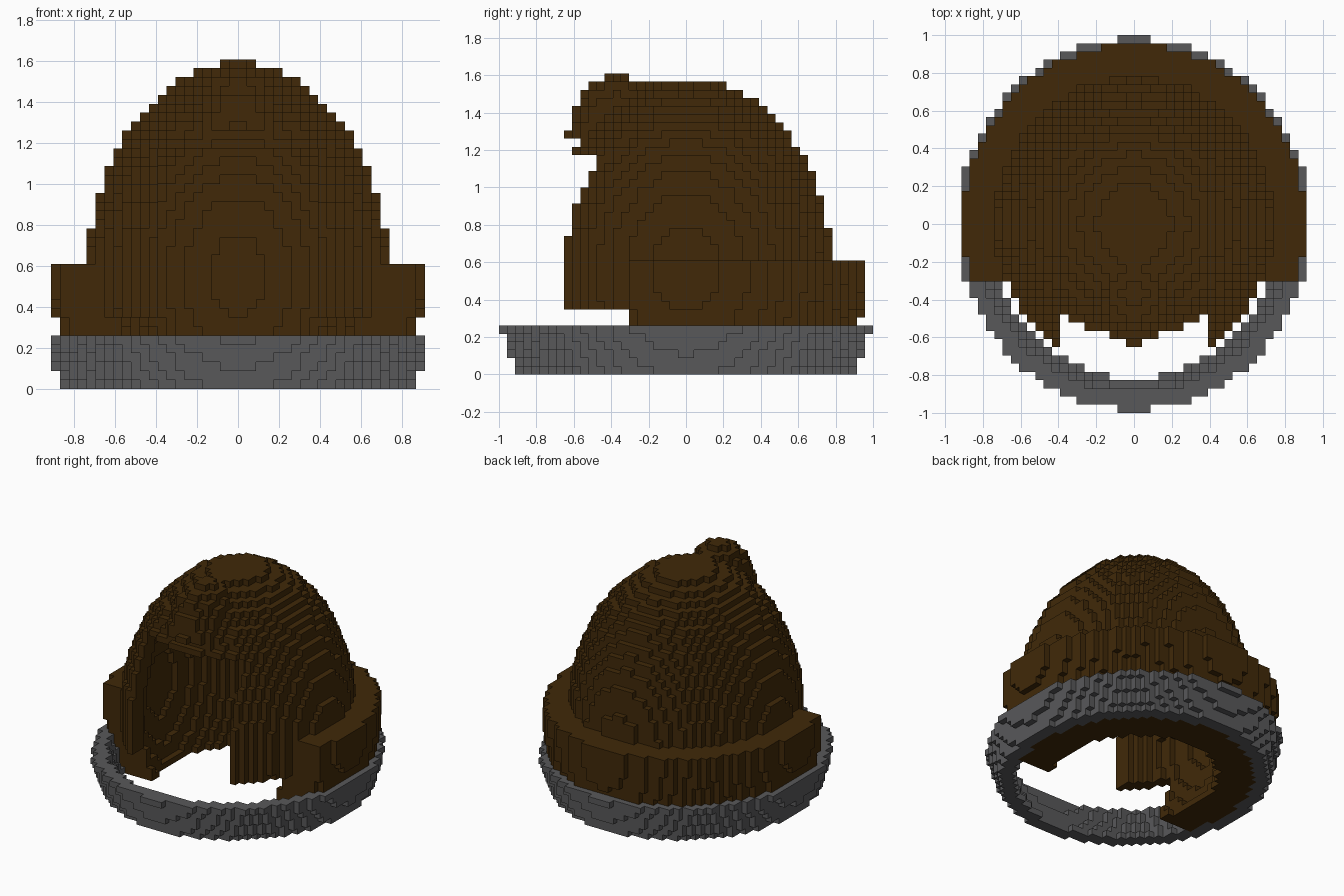
import bpy
import bmesh
from mathutils import Vector

if "Cube" in bpy.data.objects:
    bpy.data.objects.remove(bpy.data.objects["Cube"], do_unlink=True)

STEP = 2 / 46                 # block size
NX, NY, NZ = 21, 23, 37       # half width, half depth, height in blocks


def make_material(name, colour):
    mat = bpy.data.materials.new(name)
    mat.use_nodes = True
    mat.diffuse_color = colour
    mat.node_tree.nodes["Principled BSDF"].inputs["Base Color"].default_value = colour
    return mat


brown = make_material("dark brown", (0.052, 0.022, 0.0025, 1))
grey = make_material("dark grey", (0.099, 0.099, 0.102, 1))


def inside(p, centre, radii):
    return sum(((a - c) / r) ** 2 for a, c, r in zip(p, centre, radii)) <= 1


def in_collar(p):
    # Flared elliptical ring
    x, y, z = p
    rx, ry, wall = 0.86 + 0.3 * z, 0.905 + 0.33 * z, 0.095
    flat = (x, y)
    return (z < 6 * STEP and inside(flat, (0, 0), (rx, ry))
            and not inside(flat, (0, 0), (rx - wall, ry - wall)))


CENTRE = (0, 0, 0.55)         # shared by the dome, its hollow and the band


def in_hollow(p):
    return inside(p, CENTRE, (0.65, 0.689, 0.94))


def in_band(p):
    # Thick lower band round the back and sides, reaching down inside the collar
    return (p.z < 14 * STEP and p.y > -7 * STEP and not in_hollow(p)
            and inside(p, CENTRE, (0.907, 0.955, 1.12)))


def in_dome(p):
    # Hollow shell with a square face opening and raised front cheeks
    x, y, z = p
    if z < 8 * STEP and y < -7 * STEP:
        return False
    if abs(x) < 9 * STEP and y < 0 and z < 27 * STEP:
        return False
    return inside(p, CENTRE, (0.738, 0.78, 1.032)) and not in_hollow(p)


def in_crest(p):
    # Narrow rounded crest above the opening
    return (p.z > 29 * STEP and not in_hollow(p)
            and inside(p, (0, -0.37, 1.25), (0.22, 0.267, 0.354)))


PARTS = [("collar_ring", in_collar, grey), ("back_band", in_band, brown),
         ("dome_shell", in_dome, brown), ("front_crest", in_crest, brown)]

# Assign every block to the first part that contains it
cells = {}
for i in range(-NX, NX):
    for j in range(-NY, NY):
        for k in range(NZ):
            p = Vector((i + 0.5, j + 0.5, k + 0.5)) * STEP
            for name, test, _ in PARTS:
                if test(p):
                    cells[i, j, k] = name
                    break


def build(name, mat):
    # Blocks joined into one skin, keeping only the exposed sides
    bm = bmesh.new()
    corners = {}

    def corner(v):
        key = tuple(round(a) for a in v)
        if key not in corners:
            corners[key] = bm.verts.new(Vector(key) * STEP)
        return corners[key]

    for cell, owner in cells.items():
        if owner != name:
            continue
        middle = Vector(cell) + Vector((0.5, 0.5, 0.5))
        for axis in range(3):
            for sign in (-1, 1):
                n = Vector((0, 0, 0))
                n[axis] = sign
                if tuple(int(c + d) for c, d in zip(cell, n)) in cells:
                    continue
                u = Vector((0, 0, 0))
                u[(axis + 1) % 3] = 1
                w = n.cross(u)
                centre = middle + n / 2
                bm.faces.new([corner(centre + (u * a + w * b) / 2)
                              for a, b in ((-1, -1), (1, -1), (1, 1), (-1, 1))])
    mesh = bpy.data.meshes.new(name)
    bm.to_mesh(mesh)
    bm.free()
    mesh.materials.append(mat)
    obj = bpy.data.objects.new(name, mesh)
    bpy.context.collection.objects.link(obj)


for name, _, mat in PARTS:
    build(name, mat)
